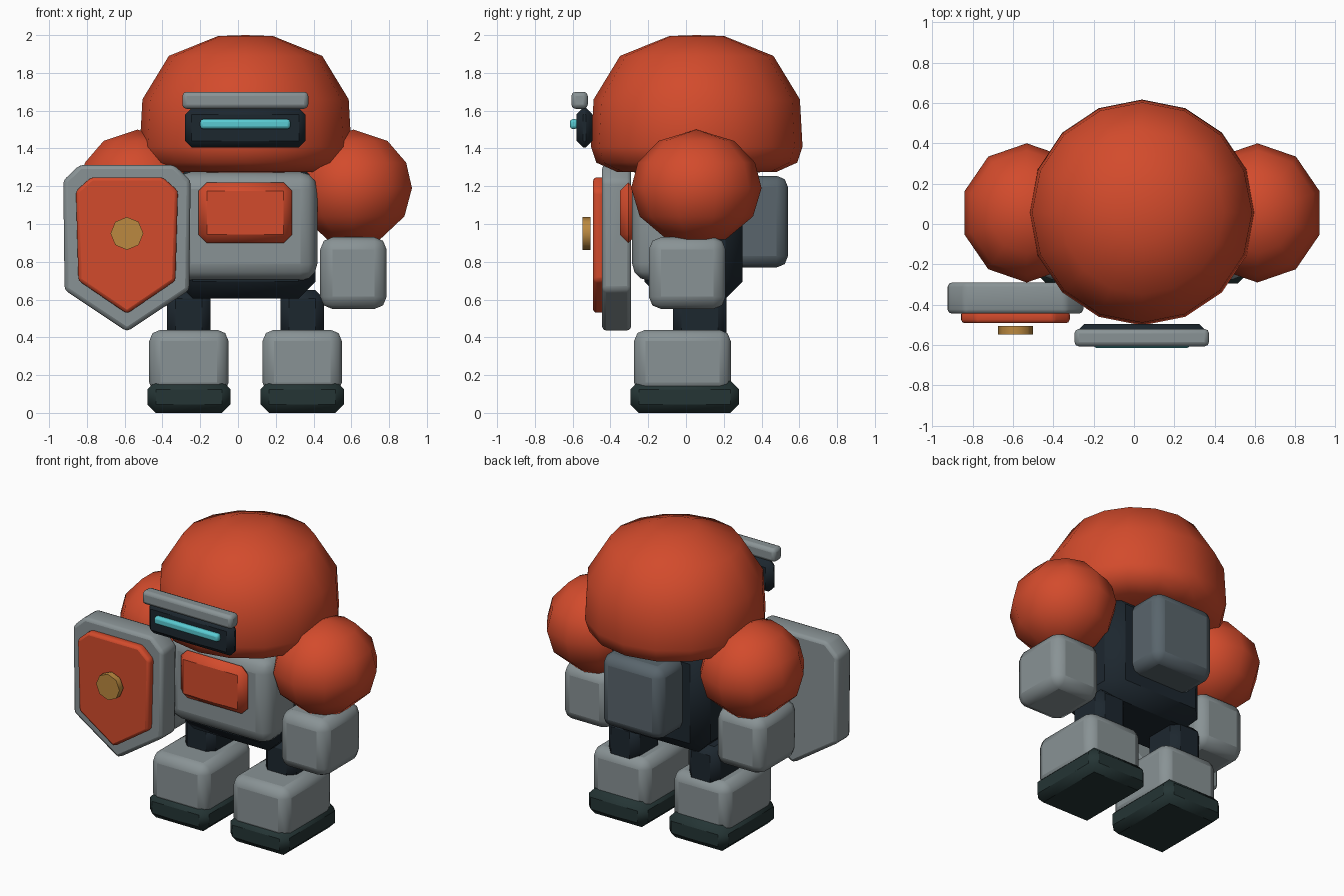
import bpy, bmesh, math

if "Cube" in bpy.data.objects:
    bpy.data.objects.remove(bpy.data.objects["Cube"])

MID = 0.04  # body centre line


def mat(name, rgb):
    m = bpy.data.materials.new(name)
    m.diffuse_color = (*rgb, 1)
    m.use_nodes = True
    m.node_tree.nodes["Principled BSDF"].inputs["Base Color"].default_value = m.diffuse_color
    return m


RED = mat("red_paint", (0.65, 0.07, 0.025))
DARK = mat("dark_joint", (0.012, 0.02, 0.028))
SOLE = mat("dark_sole", (0.018, 0.035, 0.035))
STEEL = mat("blue_steel", (0.10, 0.13, 0.15))
GREY = mat("grey_armour", (0.25, 0.29, 0.30))
CYAN = mat("cyan_glow", (0.10, 0.60, 0.65))
GOLD = mat("gold", (0.50, 0.25, 0.05))


def finish(name, bm, material, bevel=0, segs=2):
    bmesh.ops.recalc_face_normals(bm, faces=bm.faces)
    me = bpy.data.meshes.new(name)
    bm.to_mesh(me)
    bm.free()
    ob = bpy.data.objects.new(name, me)
    bpy.context.collection.objects.link(ob)
    me.materials.append(material)
    if bevel:
        b = ob.modifiers.new("bevel", 'BEVEL')
        b.width, b.segments, b.limit_method = bevel, segs, 'ANGLE'
    bpy.context.view_layer.objects.active = ob
    ob.select_set(True)
    bpy.ops.object.shade_smooth_by_angle(angle=math.radians(50))
    ob.select_set(False)
    return ob


def box(name, x, y, z, material, bevel=0.03, segs=2):
    bm = bmesh.new()
    bmesh.ops.create_cube(bm, size=1)
    for v in bm.verts:
        for i, (lo, hi) in enumerate((x, y, z)):
            v.co[i] = lo if v.co[i] < 0 else hi
    return finish(name, bm, material, bevel, segs)


def pair(name, x, *args):
    # same box on both sides of the body centre line
    box("right_" + name, x, *args)
    box("left_" + name, (2 * MID - x[1], 2 * MID - x[0]), *args)


def dome(name, profile, cx, cy, rx, ry, n, material):
    # lathe: profile of (radius factor, z) from top pole to bottom pole
    bm = bmesh.new()
    rings = []
    for r, z in profile:
        if r == 0:
            rings.append([bm.verts.new((cx, cy, z))] * n)
        else:
            a = [math.pi / 2 + 2 * math.pi * k / n for k in range(n)]
            rings.append([bm.verts.new((cx + rx * r * math.cos(t), cy + ry * r * math.sin(t), z)) for t in a])
    for up, low in zip(rings, rings[1:]):
        for k in range(n):
            j = (k + 1) % n
            bm.faces.new(list(dict.fromkeys((up[k], up[j], low[j], low[k]))))
    return finish(name, bm, material)


def plate(name, points, y0, y1, material, bevel, segs=2):
    # extrude an outline in the x-z plane from y0 to y1
    bm = bmesh.new()
    face = bm.faces.new([bm.verts.new((x, y0, z)) for x, z in points])
    out = bmesh.ops.extrude_face_region(bm, geom=[face])
    for v in out["geom"]:
        if isinstance(v, bmesh.types.BMVert):
            v.co.y = y1
    return finish(name, bm, material, bevel, segs)


def shield_outline(cx, half):
    right = [(cx + x, z) for x, z in half]
    left = [(cx - x, z) for x, z in reversed(half) if x > 0]
    return right + left


# legs and feet
pair("sole", (0.12, 0.56), (-0.295, 0.28), (0, 0.17), SOLE, 0.045, 1)
pair("boot", (0.13, 0.55), (-0.275, 0.237), (0.10, 0.44), GREY, 0.06, 2)
pair("leg", (0.225, 0.455), (-0.07, 0.215), (0.36, 0.65), DARK, 0.045, 1)

# torso
box("torso_core", (-0.33, 0.41), (-0.22, 0.30), (0.605, 1.32), DARK, 0.09, 1)
box("chest_armour", (-0.34, 0.42), (-0.285, 0.06), (0.70, 1.275), GREY, 0.09, 3)
box("chest_panel", (-0.21, 0.287), (-0.35, -0.26), (0.90, 1.22), RED, 0.045, 1)
box("backpack", (-0.185, 0.265), (0.22, 0.54), (0.77, 1.255), STEEL, 0.06, 2)

# arms
SHOULDER = [(0, 1.5), (0.58, 1.44), (0.9, 1.325), (1, 1.19), (0.87, 1.04), (0.45, 0.918), (0, 0.912)]
for side, name in ((1, "right"), (-1, "left")):
    dome(name + "_shoulder", SHOULDER, MID + side * 0.572, 0.055, 0.325, 0.345, 10, RED)
pair("forearm", (0.435, 0.787), (-0.197, 0.21), (0.55, 0.93), GREY, 0.065, 2)

# helmet
HELMET = [(0, 2.0), (0.26, 1.995), (0.725, 1.89), (0.975, 1.66), (1, 1.41),
          (0.95, 1.325), (0.75, 1.275), (0, 1.27)]
dome("helmet", HELMET, MID, 0.057, 0.56, 0.56, 16, RED)
box("visor", (-0.28, 0.357), (-0.58, -0.495), (1.405, 1.615), DARK, 0.035, 1)
box("brow_bar", (-0.295, 0.372), (-0.607, -0.52), (1.61, 1.70), GREY, 0.022, 2)
box("eye_slit", (-0.20, 0.277), (-0.615, -0.572), (1.503, 1.555), CYAN, 0.015, 2)

# shield
SX = -0.588
plate("shield_rim", shield_outline(SX, [(0, 0.43), (0.33, 0.65), (0.337, 1.23), (0.25, 1.313)]),
      -0.445, -0.29, GREY, 0.022)
plate("shield_face", shield_outline(SX, [(0, 0.525), (0.257, 0.70), (0.27, 1.175), (0.19, 1.247)]),
      -0.492, -0.43, RED, 0.018)
boss = [(SX + 0.087 * math.cos(k * math.pi / 4), 0.95 + 0.087 * math.sin(k * math.pi / 4)) for k in range(8)]
plate("shield_boss", boss, -0.547, -0.505, GOLD, 0)
